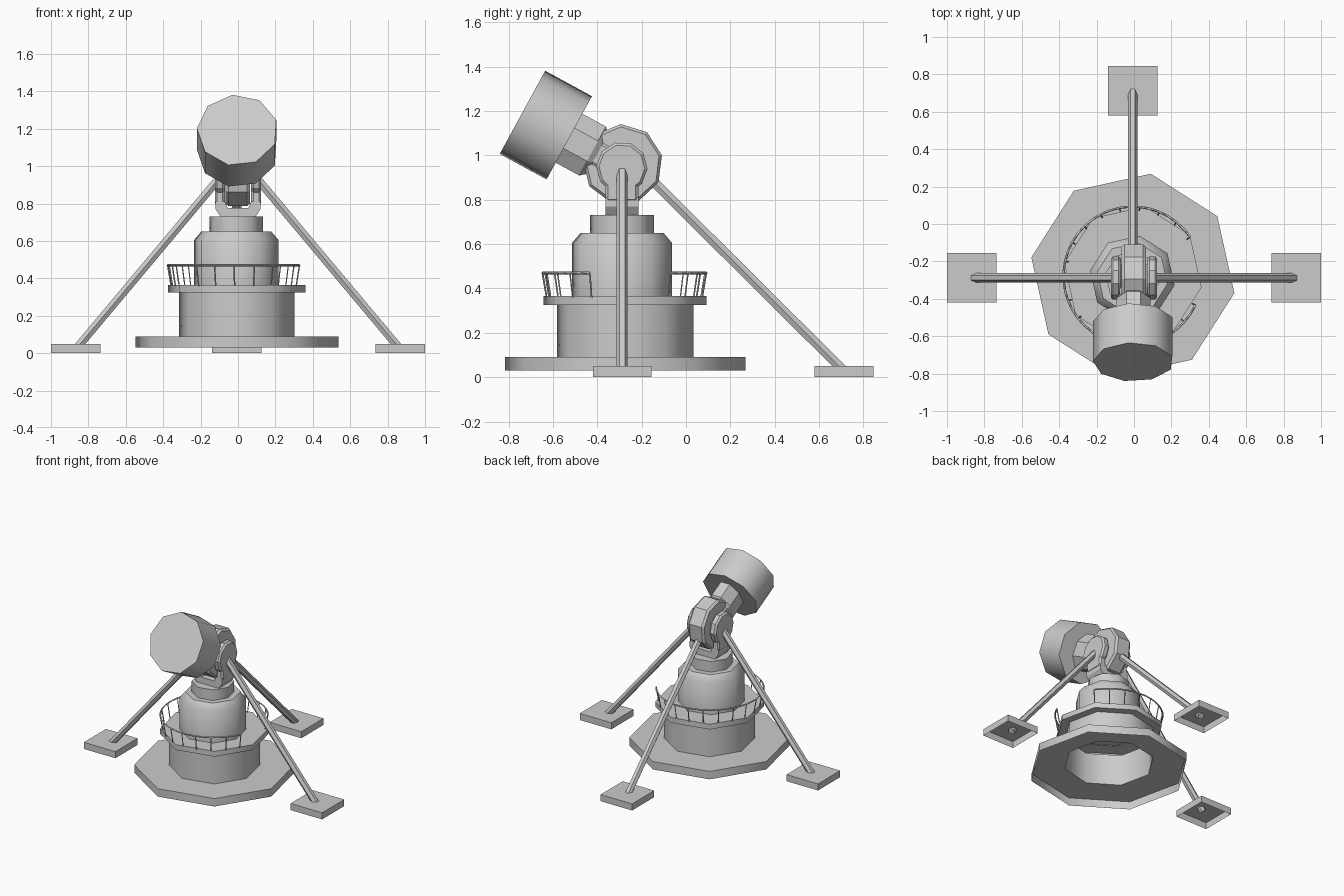
import bpy, bmesh
from math import sin, cos, radians
from mathutils import Vector, Matrix, Euler

if "Cube" in bpy.data.objects:
    bpy.data.objects.remove(bpy.data.objects["Cube"])


def finish(bm, name, smooth=None, recalc=True):
    if recalc:
        bmesh.ops.recalc_face_normals(bm, faces=bm.faces[:])
    me = bpy.data.meshes.new(name)
    bm.to_mesh(me)
    bm.free()
    ob = bpy.data.objects.new(name, me)
    bpy.context.collection.objects.link(ob)
    if smooth:
        bpy.ops.object.select_all(action='DESELECT')
        ob.select_set(True)
        bpy.context.view_layer.objects.active = ob
        bpy.ops.object.shade_smooth_by_angle(angle=radians(smooth))
    return ob


def lathe(name, profile, sides, start=0, loc=(0, 0, 0), rot=None,
          squash=1, cap_low=True, cap_high=True, smooth=46):
    """Stack rings of (radius, height) along local z."""
    bm = bmesh.new()
    rings = []
    for r, z in profile:
        angs = [radians(start + 360 * i / sides) for i in range(sides)]
        rings.append([bm.verts.new((squash * r * cos(a), r * sin(a), z)) for a in angs])
    for lo, hi in zip(rings, rings[1:]):
        for i in range(sides):
            j = (i + 1) % sides
            bm.faces.new((lo[i], lo[j], hi[j], hi[i]))
    if cap_low:
        bm.faces.new(rings[0][::-1])
    if cap_high:
        bm.faces.new(rings[-1])
    m = Matrix.Translation(loc)
    if rot:
        m = m @ rot.to_matrix().to_4x4()
    bm.transform(m)
    return finish(bm, name, smooth, recalc=False)


def prism(name, pts, depth, bevel=0):
    """Extrude 3D polygon points by the depth vector."""
    bm = bmesh.new()
    face = bm.faces.new([bm.verts.new(p) for p in pts])
    new = bmesh.ops.extrude_face_region(bm, geom=[face])['geom']
    bmesh.ops.translate(bm, vec=depth, verts=[v for v in new if isinstance(v, bmesh.types.BMVert)])
    ob = finish(bm, name)
    if bevel:
        mod = ob.modifiers.new('bevel', 'BEVEL')
        mod.width, mod.segments, mod.limit_method = bevel, 1, 'ANGLE'
        mod.angle_limit = radians(60)
    return ob


def strut(name, a, b, r=.025):
    d = Vector(b) - Vector(a)
    lathe(name, [(r, 0), (r, d.length)], 6, 0, a, d.to_track_quat('Z', 'Y'), smooth=None)


def foot(name, x, y):
    """Shallow box, open underneath."""
    bm = bmesh.new()
    bmesh.ops.create_cube(bm, size=1, matrix=Matrix.Translation((x, y, .025))
                          @ Matrix.Diagonal((.265, .265, .05, 1)))
    bottom = [f for f in bm.faces if f.normal.z < -.9]
    bmesh.ops.delete(bm, geom=bottom, context='FACES_ONLY')
    finish(bm, name, recalc=False)


# Tower: skirt, lower drum and deck in one hollow shell
lathe('lower_tower', [(.551, .03), (.551, .09), (.313, .09), (.313, .325),
                      (.373, .325), (.373, .365), (.2, .365)],
      8, 80, (-.006, -.274, 0), cap_low=False)
# Upper drum with chamfered shoulder, and neck
lathe('upper_tower', [(.229, .36), (.229, .605), (.19, .65), (.146, .65), (.146, .73)],
      8, 80, (-.009, -.288, 0), cap_low=False)

# Deck railing, open on the right side
cx, cy, rr = -.007, -.277, .37
cu = bpy.data.curves.new('deck_railing', 'CURVE')
cu.dimensions, cu.bevel_depth, cu.bevel_resolution, cu.use_fill_caps = '3D', .006, 0, True


def add_line(curve, pts):
    s = curve.splines.new('POLY')
    s.points.add(len(pts) - 1)
    for p, co in zip(s.points, pts):
        p.co = (*co, 1)


def on_rail(deg, z):
    return cx + rr * cos(radians(deg)), cy + rr * sin(radians(deg)), z


first, last, n = 34, 335, 36
add_line(cu, [on_rail(first + (last - first) * i / n, .47) for i in range(n + 1)])
ob = bpy.data.objects.new('deck_railing', cu)
bpy.context.collection.objects.link(ob)
cp = cu.copy()
cp.splines.clear()
cp.bevel_depth = .004
for i in range(0, n + 1, 2):
    a = first + (last - first) * i / n
    # posts stand just inside the deck edge
    x, y, _ = on_rail(a, 0)
    inset = .95
    foot_xy = (cx + (x - cx) * inset, cy + (y - cy) * inset)
    add_line(cp, [(*foot_xy, .36), (x, y, .47)])
posts = bpy.data.objects.new('railing_posts', cp)
bpy.context.collection.objects.link(posts)

# Feet and braces: left, right and back
for side, s in (('left', -1), ('right', 1)):
    foot(side + '_foot', s * .8675, -.287)
    strut(side + '_brace', (s * .86, -.288, .03), (s * .105, -.288, .93))
foot('back_foot', -.007, .7125)
strut('back_brace', (-.007, .71, .03), (-.007, -.15, .885))

# Yoke base: shallow U block on the neck
half = [(.09, .725), (.121, .77), (.121, .81), (.07, .81), (.055, .775)]
outline = half + [(-x, z) for x, z in reversed(half)]
prism('yoke_base', [(x, -.363, z) for x, z in outline], (0, .148, 0))

# Yoke arms: keyhole-shaped cheeks either side of the head
keyhole = [(-.074, .79), (-.074, .86)]
keyhole += [(.116 * cos(radians(a)), .945 + .116 * sin(radians(a))) for a in range(213, -40, -36)]
keyhole += [(.074, .86), (.074, .79)]
for side, s in (('left', -1), ('right', 1)):
    prism(side + '_yoke_arm', [(s * .07, -.289 + y, z) for y, z in keyhole],
          (s * .054, 0, 0), .012)

# Pivot head between the arms
lathe('pivot_head', [(.168, -.066), (.181, -.05), (.181, .05), (.168, .066)], 9, 183,
      (-.002, -.285, .96), Euler((0, radians(90), 0)), smooth=None)

# Tilted barrel and its collar
tilt = Euler((radians(61.4), 0, 0))
pivot = (-.003, -.285, .945)
lathe('barrel_collar', [(.112, .09), (.112, .13), (.136, .155), (.136, .28)], 8, 22.5, pivot, tilt,
      squash=.72, smooth=None)
lathe('barrel', [(.217, .276), (.217, .516)], 9, 97, pivot, tilt)
